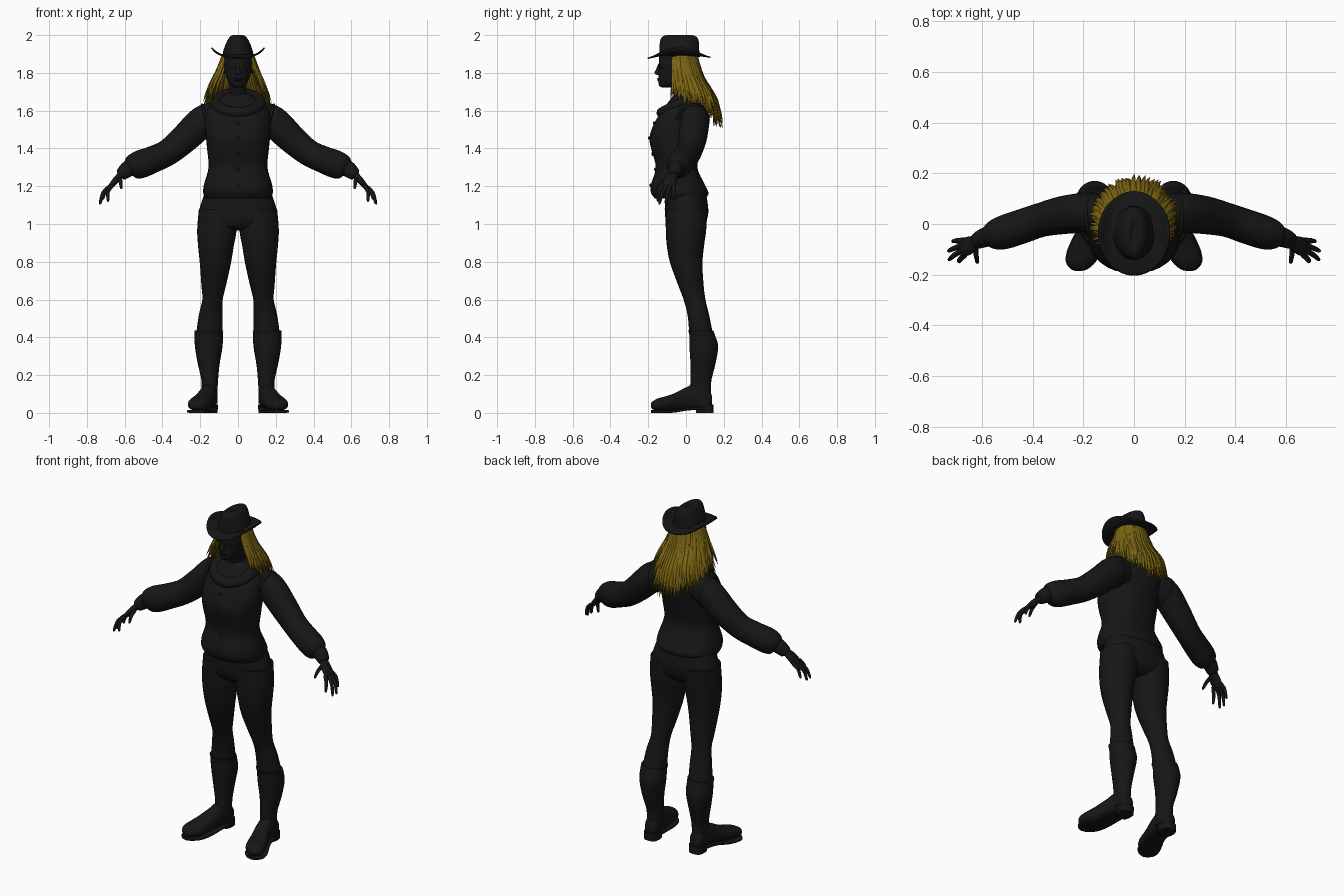
import bpy, bmesh, math, random
from mathutils import Vector

random.seed(4)
X, Y, Z = Vector((1, 0, 0)), Vector((0, 1, 0)), Vector((0, 0, 1))


def material(name, rgb):
    m = bpy.data.materials.new(name)
    m.diffuse_color = (*rgb, 1)
    return m


DARK = material("dark_cloth", (0.008, 0.008, 0.008))
GOLD = material("golden_hair", (0.2, 0.13, 0.006))


def smooth_rows(rows, steps):
    """Catmull-Rom interpolation of profile rows."""
    out = []
    for i in range(len(rows) - 1):
        p = [rows[max(i - 1, 0)], rows[i], rows[i + 1], rows[min(i + 2, len(rows) - 1)]]
        for k in range(steps):
            t = k / steps
            out.append([0.5 * (2 * b + (c - a) * t + (2 * a - 5 * b + 4 * c - d) * t * t
                               + (3 * b - a - 3 * c + d) * t ** 3) for a, b, c, d in zip(*p)])
    return out + [list(rows[-1])]


def add_loft(bm, rows, u, v=None, n=32, steps=4, power=2.0):
    """Skin rings (x, y, z, a, b); with no v the rings follow the path."""
    rows = smooth_rows(rows, steps)
    rings = []
    for i, (x, y, z, a, b) in enumerate(rows):
        uu, vv = u, v
        if v is None:
            t = (Vector(rows[min(i + 1, len(rows) - 1)][:3]) - Vector(rows[max(i - 1, 0)][:3])).normalized()
            uu = (u - t * u.dot(t)).normalized()
            vv = t.cross(uu)
        ring = []
        for k in range(n):
            c, s = math.cos(math.tau * k / n), math.sin(math.tau * k / n)
            c, s = (math.copysign(abs(w) ** (2 / power), w) for w in (c, s))
            ring.append(bm.verts.new(Vector((x, y, z)) + uu * max(a, 0.0005) * c + vv * max(b, 0.0005) * s))
        rings.append(ring)
    for r, q in zip(rings, rings[1:]):
        for k in range(n):
            bm.faces.new((r[k], r[(k + 1) % n], q[(k + 1) % n], q[k]))
    bm.faces.new(rings[0])
    bm.faces.new(rings[-1])


def finish(bm, name, mat=DARK, mirror=False, angle=50):
    bmesh.ops.recalc_face_normals(bm, faces=bm.faces)
    me = bpy.data.meshes.new(name)
    bm.to_mesh(me)
    bm.free()
    ob = bpy.data.objects.new(name, me)
    bpy.context.collection.objects.link(ob)
    me.materials.append(mat)
    if mirror:
        ob.modifiers.new("Mirror", 'MIRROR')
    bpy.ops.object.select_all(action='DESELECT')
    ob.select_set(True)
    bpy.context.view_layer.objects.active = ob
    bpy.ops.object.shade_smooth_by_angle(angle=math.radians(angle))
    return ob


def loft(name, rows, u=X, v=None, mirror=False, **kw):
    bm = bmesh.new()
    add_loft(bm, rows, u, v, **kw)
    return finish(bm, name, mirror=mirror)


# Shirt body, hips and trouser legs
loft("shirt_body", [(0, -.03, 1.135, .172, .135), (0, -.033, 1.165, .184, .152), (0, -.043, 1.21, .18, .142),
                    (0, -.05, 1.3, .156, .11), (0, -.055, 1.4, .164, .13), (0, -.053, 1.46, .17, .14),
                    (0, -.035, 1.53, .176, .135), (0, -.01, 1.6, .165, .118), (0, .0, 1.65, .12, .09),
                    (0, 0, 1.69, .06, .06)], X, Y, power=2.3)
loft("hips", [(0, -.005, 1.19, .165, .1), (0, 0, 1.14, .185, .11), (0, .003, 1.06, .208, .115),
              (0, 0, 1.0, .2, .1), (0, 0, .965, .12, .06)], X, Y, power=2.2)
loft("trouser_leg", [(.112, .003, 1.08, .095, .11), (.112, 0, .97, .104, .107), (.117, -.003, .88, .094, .098),
                     (.12, .002, .79, .082, .085), (.128, .025, .68, .066, .068), (.135, .045, .6, .054, .058),
                     (.145, .065, .52, .062, .057), (.152, .08, .42, .068, .062), (.152, .09, .36, .06, .062)],
     X, Y, mirror=True)

# Boots: shaft, foot, sole and heel block
loft("boot_shaft", [(.154, .078, .435, .076, .067), (.155, .086, .41, .075, .068), (.155, .094, .35, .073, .076),
                    (.155, .09, .26, .058, .066), (.15, .08, .18, .045, .056), (.15, .076, .12, .042, .056),
                    (.152, .075, .05, .044, .062)], X, Y, mirror=True)
foot = [(.15, .137, .06, .024, .03), (.15, .12, .072, .038, .05), (.155, .06, .085, .043, .07),
        (.165, 0, .077, .047, .058), (.185, -.06, .06, .055, .044), (.2, -.11, .05, .06, .037),
        (.21, -.15, .044, .054, .032), (.216, -.178, .04, .03, .02), (.218, -.186, .04, .006, .006)]
loft("boot_foot", foot, X, Z, mirror=True, power=2.4)
loft("boot_sole", [(x, y, .008 + .016 * max(0, min(1, (y + .07) / .1)), a * 1.09, .008)
                   for x, y, z, a, b in foot], X, Z, mirror=True, power=5)
loft("boot_heel", [(.15, .1, 0, .042, .046), (.15, .1, .045, .044, .045)], X, Y, mirror=True, power=3)

# Sleeves gathered at the wrist, cuffs, palms
loft("sleeve", [(.12, .045, 1.57, .07, .08), (.19, .045, 1.54, .078, .083), (.28, .035, 1.455, .075, .077),
                (.37, .015, 1.38, .067, .07), (.45, -.012, 1.342, .068, .071), (.52, -.035, 1.315, .066, .074),
                (.562, -.045, 1.303, .054, .062), (.585, -.05, 1.292, .03, .035)], Y, mirror=True)
loft("cuff", [(.565, -.046, 1.303, .038, .044), (.59, -.054, 1.286, .038, .042), (.618, -.066, 1.262, .032, .033),
              (.624, -.068, 1.257, .024, .024)], Y, mirror=True)
loft("palm", [(.6, -.06, 1.276, .023, .019), (.63, -.075, 1.25, .03, .018), (.655, -.087, 1.222, .037, .017),
              (.675, -.094, 1.198, .034, .013)], Y, mirror=True, n=20)

# Fingers: base, middle joint, tip
bm = bmesh.new()
fingers = [((.668, -.122, 1.205), (.688, -.142, 1.17), (.688, -.148, 1.125)),
           ((.676, -.102, 1.2), (.712, -.125, 1.165), (.728, -.14, 1.112)),
           ((.676, -.083, 1.2), (.714, -.098, 1.165), (.73, -.106, 1.112)),
           ((.67, -.065, 1.205), (.7, -.066, 1.18), (.714, -.068, 1.135)),
           ((.625, -.09, 1.24), (.622, -.125, 1.222), (.618, -.15, 1.192))]
for a, m, t in fingers:
    add_loft(bm, [(*a, .012, .012), (*m, .01, .01), (*t, .007, .007),
                  (*(Vector(t) - Z * .007), .001, .001)], Vector((.5, 1, .6)), n=10)
finish(bm, "fingers", mirror=True)

# Neck, head and face features
loft("neck", [(0, .01, 1.62, .06, .055), (0, -.015, 1.68, .047, .05), (0, -.03, 1.74, .045, .05),
              (0, -.035, 1.8, .05, .05)], X, Y)
loft("head", [(0, -.1, 1.722, .018, .025), (0, -.09, 1.732, .036, .052), (0, -.07, 1.76, .055, .077),
              (0, -.05, 1.8, .068, .095), (0, -.045, 1.85, .076, .099), (0, -.04, 1.9, .074, .097),
              (0, -.04, 1.94, .05, .06)], X, Y)
loft("nose", [(0, -.138, 1.85, .007, .008), (0, -.146, 1.82, .01, .012), (0, -.15, 1.8, .015, .017),
              (0, -.145, 1.788, .008, .008)], X, Y, n=16)


def ellipsoids(name, items, mirror=False):
    bm = bmesh.new()
    for c, s in items:
        vs = bmesh.ops.create_uvsphere(bm, u_segments=16, v_segments=8, radius=1)["verts"]
        for w in vs:
            w.co = Vector([p * q for p, q in zip(w.co, s)]) + Vector(c)
    finish(bm, name, mirror=mirror)


ellipsoids("lips", [((0, -.145, 1.768), (.022, .008, .005)), ((0, -.143, 1.76), (.019, .009, .005))])
ellipsoids("ears_and_eyes", [((.075, -.03, 1.82), (.008, .018, .028)), ((.03, -.128, 1.83), (.014, .012, .008))], True)
ellipsoids("shirt_buttons", [((0, y, z), (.009, .006, .009)) for z, y in
                             ((1.205, -.188), (1.29, -.163), (1.37, -.178), (1.455, -.195), (1.535, -.17))])

# Cowl collar sloping down to the chest, and armhole rims
bpy.ops.mesh.primitive_torus_add(major_segments=40, minor_segments=14, major_radius=.105, minor_radius=.03,
                                 location=(0, -.03, 1.64), rotation=(math.radians(28), 0, 0))
cowl = bpy.context.object
cowl.name = "cowl_collar"
cowl.scale = (1.08, 1.03, 1)
rims = [cowl]
for s in (-1, 1):
    bpy.ops.mesh.primitive_torus_add(major_segments=36, minor_segments=8, major_radius=.083, minor_radius=.008,
                                     location=(s * .168, .035, 1.55), rotation=(0, s * math.radians(105), 0))
    bpy.context.object.name = "armhole_rim"
    rims.append(bpy.context.object)
for ob in rims:
    ob.data.materials.append(DARK)
    ob.data.shade_smooth()

# Hat crown with a crease along the top
crown = loft("hat_crown", [(0, -.035, 1.885, .084, .108), (0, -.035, 1.92, .077, .105), (0, -.035, 1.955, .064, .104),
                           (0, -.035, 1.982, .05, .098), (0, -.035, 1.997, .034, .08), (0, -.035, 2.0, .02, .05),
                           (0, -.035, 1.99, .006, .03)], X, Y, n=40)

# Hat brim, curled up at the sides
bm = bmesh.new()
rings = []
for j in range(8):
    t = j / 7
    ring = []
    for k in range(56):
        a = math.tau * k / 56
        c, s = math.cos(a), math.sin(a)
        ring.append(bm.verts.new(((.076 + .064 * t) * c, -.037 + (.1 + .066 * t) * s,
                                  1.895 - .012 * t + .05 * t * t * abs(c) ** 3 - .006 * t * (s < 0) * s * s)))
    rings.append(ring)
for r, q in zip(rings, rings[1:]):
    for k in range(56):
        bm.faces.new((r[k], q[k], q[(k + 1) % 56], r[(k + 1) % 56]))
brim = finish(bm, "hat_brim")
sol = brim.modifiers.new("Solidify", 'SOLIDIFY')
sol.thickness, sol.offset = .007, 0

# Hair: overlapping pointed locks hanging from under the hat
bm = bmesh.new()
LOCKS = 210
for i in range(LOCKS):
    layer = i % 3
    th = math.radians(-124 + 248 * (i + random.random()) / LOCKS)
    s, c = math.sin(th), math.cos(th)
    side = abs(th) / math.radians(124)
    k = 1 - .09 * layer
    j = random.uniform(-.012, .012)
    tip_z = 1.52 + .15 * side ** 1.3 + .035 * layer * random.random() + random.uniform(-.02, .035)
    mid_z = 1.9 + (tip_z - 1.9) * .35
    low_z = 1.9 + (tip_z - 1.9) * .7
    w = random.uniform(.009, .014)
    add_loft(bm, [(.078 * s, -.025 + .08 * c, 1.9, w * .7, .006),
                  (.11 * k * s, -.012 + .105 * k * c, mid_z, w, .007),
                  (.148 * k * s + j * .5, .012 + .155 * k * c, low_z, w * .8, .006),
                  (.175 * k * s + j, .02 + .165 * k * c + j, tip_z, .001, .001)],
             Vector((c, -s, 0)), n=6, steps=4)
finish(bm, "hair_locks", GOLD, angle=60)
